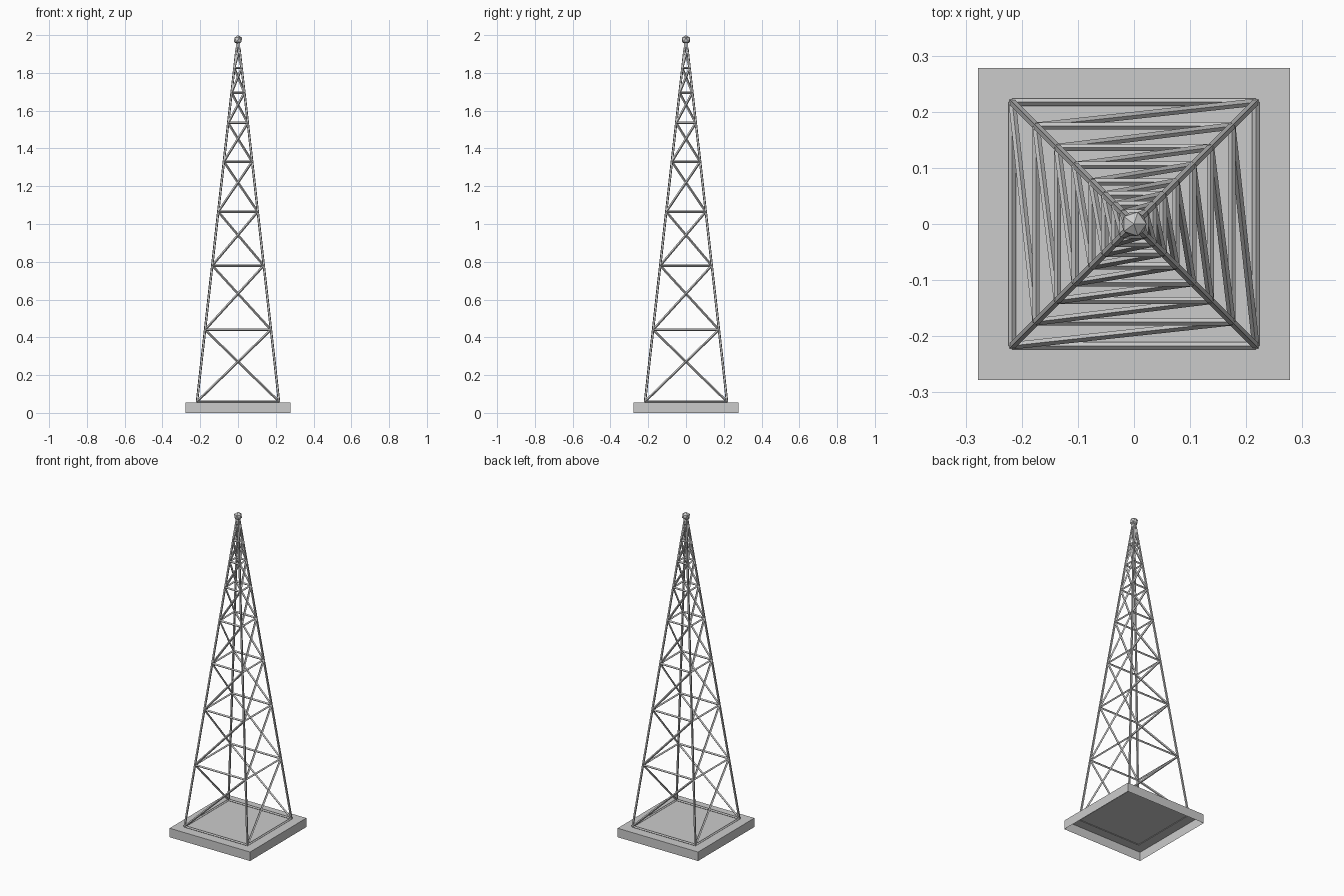
import bpy, bmesh, math
from mathutils import Vector, Matrix

if "Cube" in bpy.data.objects:
    bpy.data.objects.remove(bpy.data.objects["Cube"])

BASE_HALF, BASE_H = 0.278, 0.056
LEVELS = [0.06, 0.44, 0.78, 1.065, 1.33, 1.535, 1.695, 1.826, 1.93]
R = 0.0065


def half_width(z):
    return 0.217 * (2.0 - z) / 1.94


def corner(i, z):
    sx, sy = [(-1, -1), (1, -1), (1, 1), (-1, 1)][i % 4]
    w = half_width(z)
    return Vector((sx * w, sy * w, z))


def finish(name, bm):
    me = bpy.data.meshes.new(name)
    bm.to_mesh(me)
    bm.free()
    ob = bpy.data.objects.new(name, me)
    bpy.context.collection.objects.link(ob)
    return ob


def strut(bm, a, b, r=R):
    d = b - a
    m = Matrix.Translation((a + b) / 2) @ d.to_track_quat('Z', 'Y').to_matrix().to_4x4()
    bmesh.ops.create_cone(bm, cap_ends=True, segments=4, radius1=r, radius2=r,
                          depth=d.length, matrix=m)


# base slab, open underneath
bm = bmesh.new()
bmesh.ops.create_cube(bm, size=1, matrix=Matrix.Translation((0, 0, BASE_H / 2))
                      @ Matrix.Diagonal((2 * BASE_HALF, 2 * BASE_HALF, BASE_H, 1)))
bm.faces.ensure_lookup_table()
bottom = [f for f in bm.faces if f.normal.z < -0.5]
bmesh.ops.delete(bm, geom=bottom, context='FACES_ONLY')
finish("base_slab", bm)

# four legs leaning to the peak
bm = bmesh.new()
for i in range(4):
    strut(bm, corner(i, LEVELS[0]), corner(i, 1.975))
finish("legs", bm)

# horizontal square rings
bm = bmesh.new()
for z in LEVELS:
    for i in range(4):
        strut(bm, corner(i, z), corner(i + 1, z))
finish("horizontal_rings", bm)

# one diagonal per panel, spiralling around the tower
bm = bmesh.new()
for z0, z1 in zip(LEVELS, LEVELS[1:]):
    for i in range(4):
        strut(bm, corner(i, z0), corner(i + 1, z1))
finish("diagonal_braces", bm)

# faceted ball on the peak
bm = bmesh.new()
bmesh.ops.create_icosphere(bm, subdivisions=1, radius=0.025,
                           matrix=Matrix.Translation((0, 0, 1.975)))
finish("peak_ball", bm)
